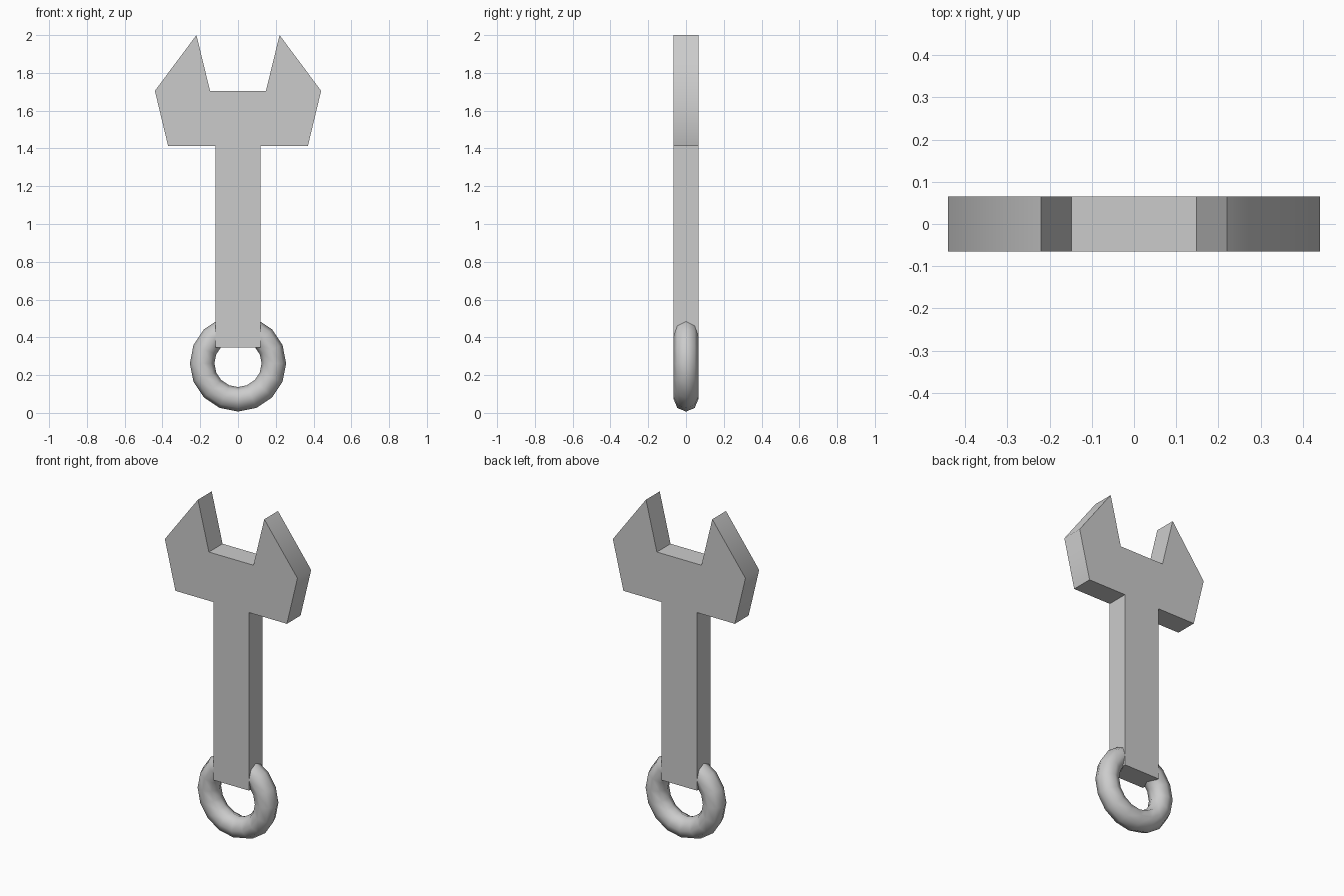
import bpy, bmesh
from math import radians, pi

if "Cube" in bpy.data.objects:
    bpy.data.objects.remove(bpy.data.objects["Cube"])

HALF_THICKNESS = 0.065


def finish(obj, angle):
    bpy.ops.object.select_all(action='DESELECT')
    obj.select_set(True)
    bpy.context.view_layer.objects.active = obj
    bpy.ops.object.shade_smooth_by_angle(angle=radians(angle))


# Spanner head and handle: one mirrored outline, extruded along y
right_side = [(0.118, 0.345), (0.118, 1.413), (0.37, 1.413),
              (0.44, 1.705), (0.22, 2.0), (0.148, 1.705)]
outline = right_side + [(-x, z) for x, z in reversed(right_side)]

bm = bmesh.new()
face = bm.faces.new([bm.verts.new((x, -HALF_THICKNESS, z)) for x, z in outline])
ext = bmesh.ops.extrude_face_region(bm, geom=[face])
moved = [v for v in ext['geom'] if isinstance(v, bmesh.types.BMVert)]
bmesh.ops.translate(bm, verts=moved, vec=(0, 2 * HALF_THICKNESS, 0))
bmesh.ops.recalc_face_normals(bm, faces=bm.faces)
mesh = bpy.data.meshes.new("spanner_body")
bm.to_mesh(mesh)
bm.free()
body = bpy.data.objects.new("spanner_body", mesh)
bpy.context.collection.objects.link(body)
finish(body, 55)

# Hanging ring through the end of the handle
bpy.ops.mesh.primitive_torus_add(major_segments=16, minor_segments=8,
                                 major_radius=0.19, minor_radius=0.065,
                                 location=(0, 0, 0.262), rotation=(pi / 2, 0, 0))
ring = bpy.context.object
ring.name = "hanging_ring"
finish(ring, 60)
